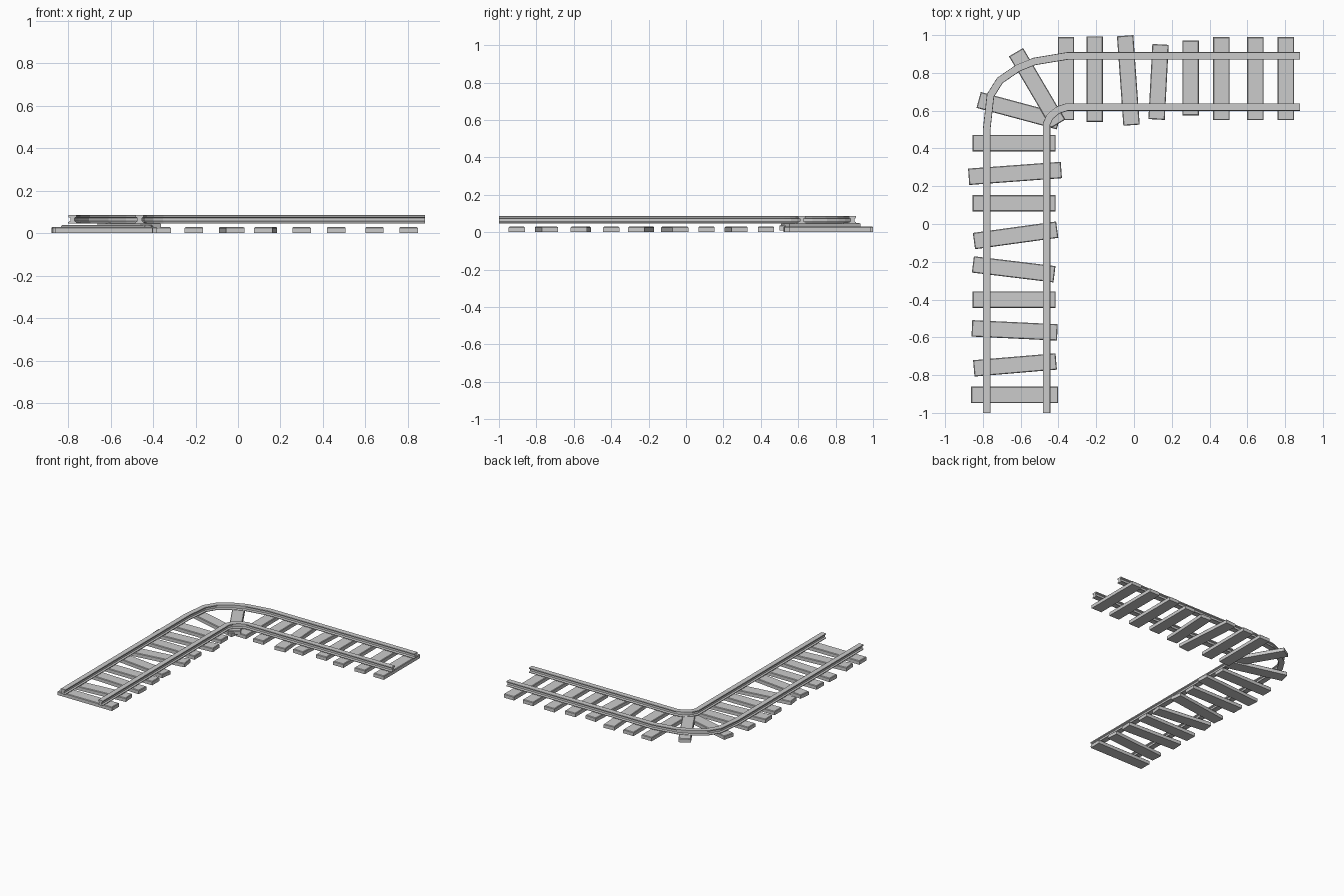
import bpy, bmesh, math
from mathutils import Vector, Matrix

if "Cube" in bpy.data.objects:
    bpy.data.objects.remove(bpy.data.objects["Cube"])

# Rail cross-section (offset sideways, height): foot, web and head
half = [(0.020, 0.047), (0.020, 0.052), (0.010, 0.058),
        (0.010, 0.072), (0.019, 0.076), (0.019, 0.084), (0.016, 0.086)]
PROFILE = half + [(-x, z) for x, z in reversed(half)]


def make_rail(name, path):
    """Sweep the rail section along a flat path with mitred corners."""
    pts = [Vector(p) for p in path]
    bm = bmesh.new()
    rings = []
    for i, p in enumerate(pts):
        a = (p - pts[i - 1]).normalized() if i else (pts[1] - p).normalized()
        b = (pts[i + 1] - p).normalized() if i < len(pts) - 1 else a
        t = (a + b).normalized()
        n = Vector((t.y, -t.x)) / t.dot(a)
        rings.append([bm.verts.new((p.x + n.x * s, p.y + n.y * s, z)) for s, z in PROFILE])
    k = len(PROFILE)
    for r, q in zip(rings, rings[1:]):
        for j in range(k):
            bm.faces.new((r[j], r[(j + 1) % k], q[(j + 1) % k], q[j]))
    bm.faces.new(rings[0])
    bm.faces.new(rings[-1])
    finish(name, bm)


def make_tie(name, x, y, length, angle, lift=0.0, width=0.087, height=0.029):
    """Wooden tie: a plank with slightly worn top edges."""
    bm = bmesh.new()
    bmesh.ops.create_cube(bm, size=1)
    for v in bm.verts:
        v.co = Vector((v.co.x * length, v.co.y * width, (v.co.z + 0.5) * height))
    top = [e for e in bm.edges if all(v.co.z > height / 2 for v in e.verts)]
    bmesh.ops.bevel(bm, geom=top, offset=0.004, segments=1, affect='EDGES')
    bm.transform(Matrix.Translation((x, y, lift)) @ Matrix.Rotation(math.radians(angle), 4, 'Z'))
    finish(name, bm)


def finish(name, bm):
    bmesh.ops.recalc_face_normals(bm, faces=bm.faces)
    me = bpy.data.meshes.new(name)
    bm.to_mesh(me)
    bm.free()
    bpy.context.collection.objects.link(bpy.data.objects.new(name, me))


# Rails
make_rail("outer_rail", [(-0.78, -1), (-0.78, 0.50), (-0.76, 0.68), (-0.71, 0.76),
                         (-0.615, 0.825), (-0.53, 0.86), (-0.35, 0.89), (0.88, 0.89)])
make_rail("inner_rail", [(-0.463, -1), (-0.463, 0.53), (-0.445, 0.568), (-0.405, 0.602),
                         (-0.355, 0.619), (0.88, 0.619)])

# Ties: x, y, length, angle
side_ties = [(-0.635, 0.428, 0.44, 0), (-0.63, 0.268, 0.492, 4.2), (-0.635, 0.11, 0.44, 0),
             (-0.627, -0.06, 0.445, 7.8), (-0.637, -0.24, 0.435, -6.9), (-0.635, -0.40, 0.44, 0),
             (-0.632, -0.563, 0.453, -2.7), (-0.63, -0.746, 0.438, 4.8), (-0.632, -0.905, 0.46, 0)]
back_ties = [(-0.36, 0.77, 0.44, 90), (-0.208, 0.767, 0.452, 90), (-0.03, 0.76, 0.475, 94.1),
             (0.13, 0.752, 0.398, 87), (0.30, 0.773, 0.395, 90), (0.463, 0.77, 0.44, 90),
             (0.643, 0.77, 0.44, 90), (0.804, 0.77, 0.44, 90)]
for i, t in enumerate(side_ties):
    make_tie(f"side_tie_{i}", *t)
for i, t in enumerate(back_ties):
    make_tie(f"back_tie_{i}", *t)

# Fanned corner ties, stacked slightly above the others
make_tie("corner_tie_low", -0.61, 0.60, 0.44, -15, 0.009)
make_tie("corner_tie_high", -0.513, 0.72, 0.44, -59.5, 0.02)
